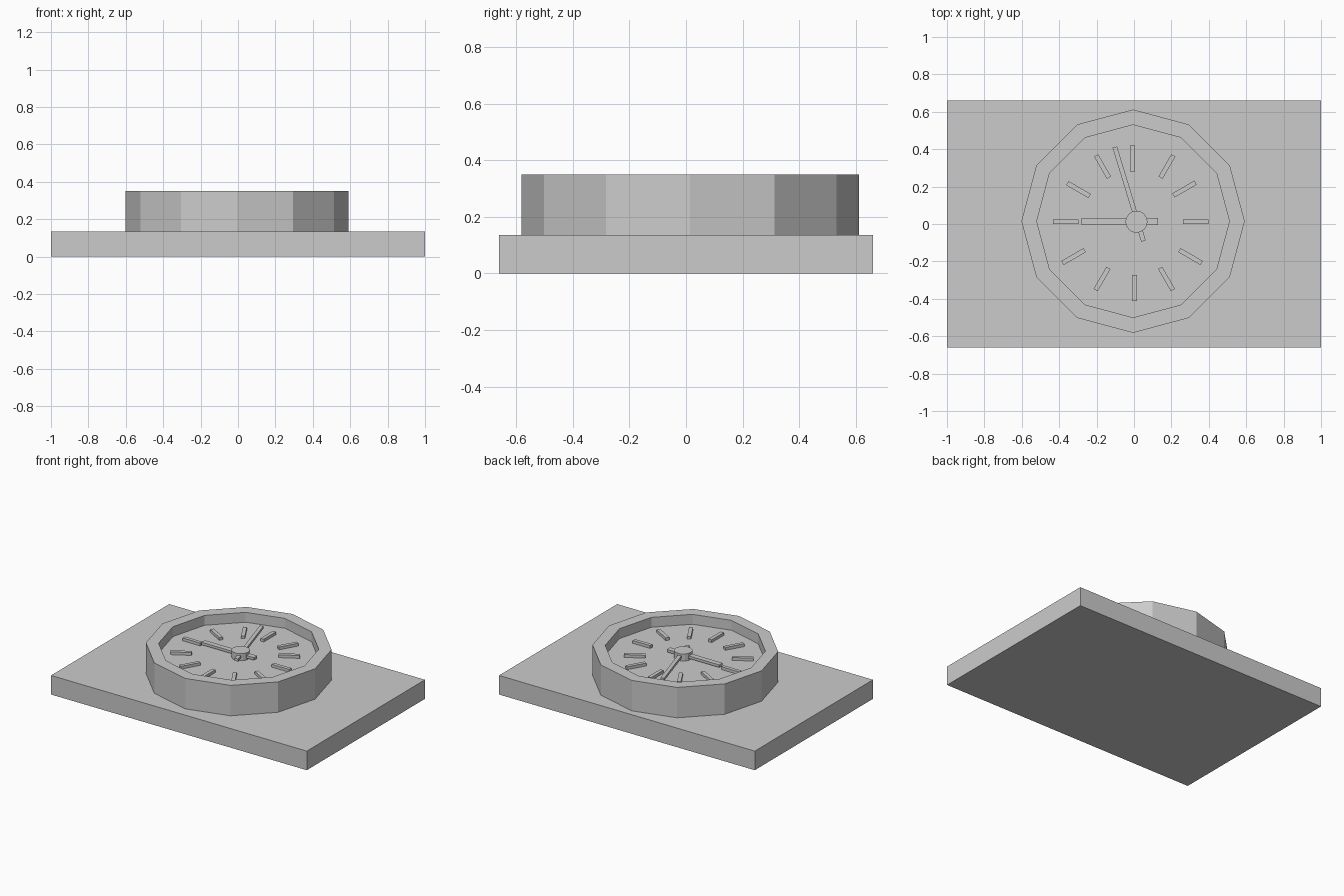
import bpy
import bmesh
from math import cos, sin, pi, radians
from mathutils import Matrix

cube = bpy.data.objects.get("Cube")
if cube:
    bpy.data.objects.remove(cube, do_unlink=True)

grey = bpy.data.materials.new("plain_grey")
grey.use_nodes = True
colour = (0.6, 0.6, 0.6, 1)
grey.diffuse_color = colour
grey.node_tree.nodes["Principled BSDF"].inputs["Base Color"].default_value = colour


def finish(name, bm):
    bmesh.ops.recalc_face_normals(bm, faces=bm.faces)
    mesh = bpy.data.meshes.new(name)
    bm.to_mesh(mesh)
    bm.free()
    mesh.materials.append(grey)
    obj = bpy.data.objects.new(name, mesh)
    bpy.context.collection.objects.link(obj)
    return obj


def bar(name, centre, length, width, bottom, top, angle=0):
    """Flat box whose length points along the angle in degrees."""
    bm = bmesh.new()
    place = Matrix.Translation((*centre, (bottom + top) / 2))
    turn = Matrix.Rotation(radians(angle), 4, "Z")
    size = Matrix.Diagonal((length, width, top - bottom, 1))
    bmesh.ops.create_cube(bm, size=1, matrix=place @ turn @ size)
    return finish(name, bm)


def turned(name, centre, profile, sides):
    """Faceted solid made by turning a (radius, height) profile."""
    bm = bmesh.new()
    rings = []
    for radius, z in profile:
        rings.append([bm.verts.new((centre[0] + radius * cos(2 * pi * i / sides),
                                    centre[1] + radius * sin(2 * pi * i / sides), z))
                      for i in range(sides)])
    for low, high in zip(rings, rings[1:]):
        for i in range(sides):
            j = (i + 1) % sides
            bm.faces.new((low[i], low[j], high[j], high[i]))
    bm.faces.new(rings[0])
    bm.faces.new(rings[-1])
    return finish(name, bm)


BASE_TOP, FLOOR = 0.135, 0.28

# Backing board
bar("backing_board", (0, 0), 2, 1.32, 0, BASE_TOP)

# Twelve-sided case with a raised rim around the sunken dial
turned("clock_case", (-0.005, 0.015),
       [(0.597, BASE_TOP), (0.597, 0.35), (0.515, 0.35), (0.515, FLOOR)], 12)

# Hour marks, anticlockwise from the right
marks = [(0.331, 0.012), (0.27, 0.187), (0.176, 0.307), (-0.008, 0.35),
         (-0.168, 0.307), (-0.297, 0.184), (-0.364, 0.012), (-0.323, -0.174),
         (-0.171, -0.294), (0.003, -0.342), (0.174, -0.294), (0.302, -0.174)]
for i, centre in enumerate(marks):
    bar(f"hour_mark_{i + 1}", centre, 0.137, 0.025, FLOOR, 0.3, 30 * i)

# Hands and the hub that holds them
bar("hour_hand", (-0.077, 0.013), 0.41, 0.037, 0.294, 0.312)
bar("minute_hand", (-0.026, 0.16), 0.525, 0.025, 0.299, 0.317, 107)
turned("hand_hub", (0.013, 0.012), [(0.059, FLOOR), (0.059, 0.33)], 16)
